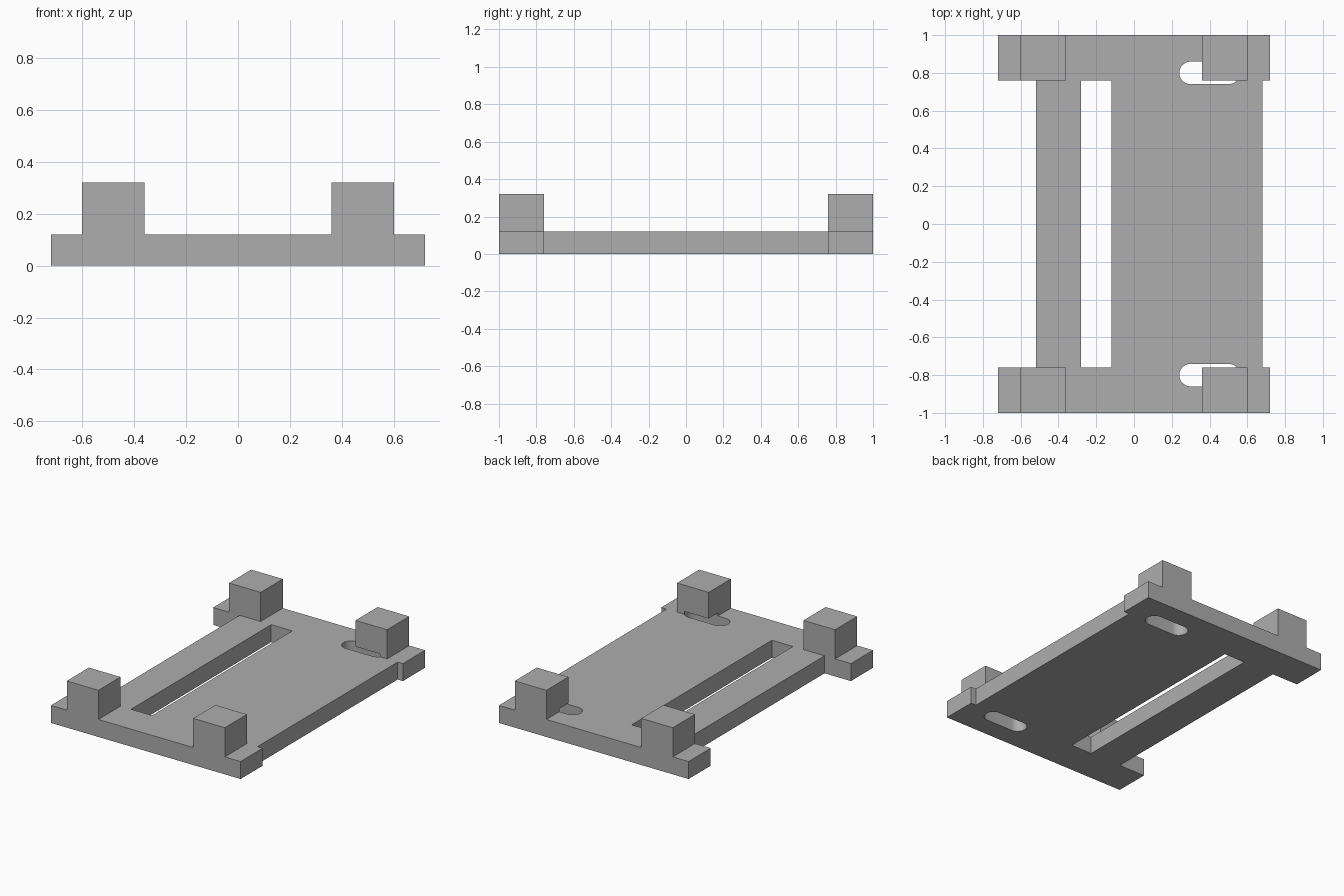
import bpy
import bmesh
import math

default = bpy.data.objects.get("Cube")
if default:
    bpy.data.objects.remove(default, do_unlink=True)

THICK = 0.12      # plate thickness
TOP = 0.32        # height of the posts
INNER = 0.76      # inner edge of the end bars

grey = bpy.data.materials.new("plain grey")
grey.use_nodes = True
colour = (0.42, 0.42, 0.42, 1)
grey.diffuse_color = colour
grey.node_tree.nodes["Principled BSDF"].inputs["Base Color"].default_value = colour


def prism(name, outline, z0, z1):
    """Extrude an outline in the ground plane from z0 up to z1."""
    bm = bmesh.new()
    face = bm.faces.new([bm.verts.new((x, y, z0)) for x, y in outline])
    new = bmesh.ops.extrude_face_region(bm, geom=[face])["geom"]
    top = [v for v in new if isinstance(v, bmesh.types.BMVert)]
    bmesh.ops.translate(bm, verts=top, vec=(0, 0, z1 - z0))
    bmesh.ops.recalc_face_normals(bm, faces=bm.faces)
    mesh = bpy.data.meshes.new(name)
    bm.to_mesh(mesh)
    bm.free()
    mesh.materials.append(grey)
    obj = bpy.data.objects.new(name, mesh)
    bpy.context.collection.objects.link(obj)
    return obj


def rect(x0, x1, y0, y1):
    return [(x0, y0), (x1, y0), (x1, y1), (x0, y1)]


def oval(x0, x1, y, r, steps=16):
    """Outline of a slot with round ends."""
    points = []
    for cx, start in ((x1 - r, -math.pi / 2), (x0 + r, math.pi / 2)):
        for i in range(steps + 1):
            a = start + math.pi * i / steps
            points.append((cx + r * math.cos(a), y + r * math.sin(a)))
    return points


def combine(target, tool, operation):
    """Apply a boolean and drop the helper."""
    mod = target.modifiers.new(operation, "BOOLEAN")
    mod.operation = operation
    mod.solver = "EXACT"
    mod.object = tool
    tool.hide_render = True
    bpy.context.view_layer.objects.active = target
    bpy.ops.object.modifier_apply(modifier=mod.name)
    bpy.data.objects.remove(tool, do_unlink=True)


# Plate with wider end bars
half = [(0.72, INNER), (0.72, 1), (-0.72, 1), (-0.72, INNER), (-0.52, INNER)]
near = [(-0.52, -INNER), (-0.72, -INNER), (-0.72, -1), (0.72, -1), (0.72, -INNER)]
plate = prism("mounting_plate",
              half + near + [(0.68, -INNER), (0.68, INNER)], 0, THICK)

# Corner posts
for sx in (-1, 1):
    for sy in (-1, 1):
        xs = sorted((sx * 0.36, sx * 0.60))
        ys = sorted((sy * INNER, sy))
        combine(plate, prism("post", rect(*xs, *ys), THICK / 2, TOP), "UNION")

# Long opening and the two round-ended slots, which nick the posts above
combine(plate, prism("long_opening", rect(-0.28, -0.12, -INNER, INNER), -0.1, 0.2),
        "DIFFERENCE")
for sy in (-1, 1):
    combine(plate, prism("oval_slot", oval(0.24, 0.56, sy * 0.80, 0.06), -0.1, 0.14),
            "DIFFERENCE")

# Flat faces with smooth slot ends
bpy.ops.object.select_all(action="DESELECT")
plate.select_set(True)
bpy.context.view_layer.objects.active = plate
bpy.ops.object.shade_smooth_by_angle(angle=math.radians(30))
